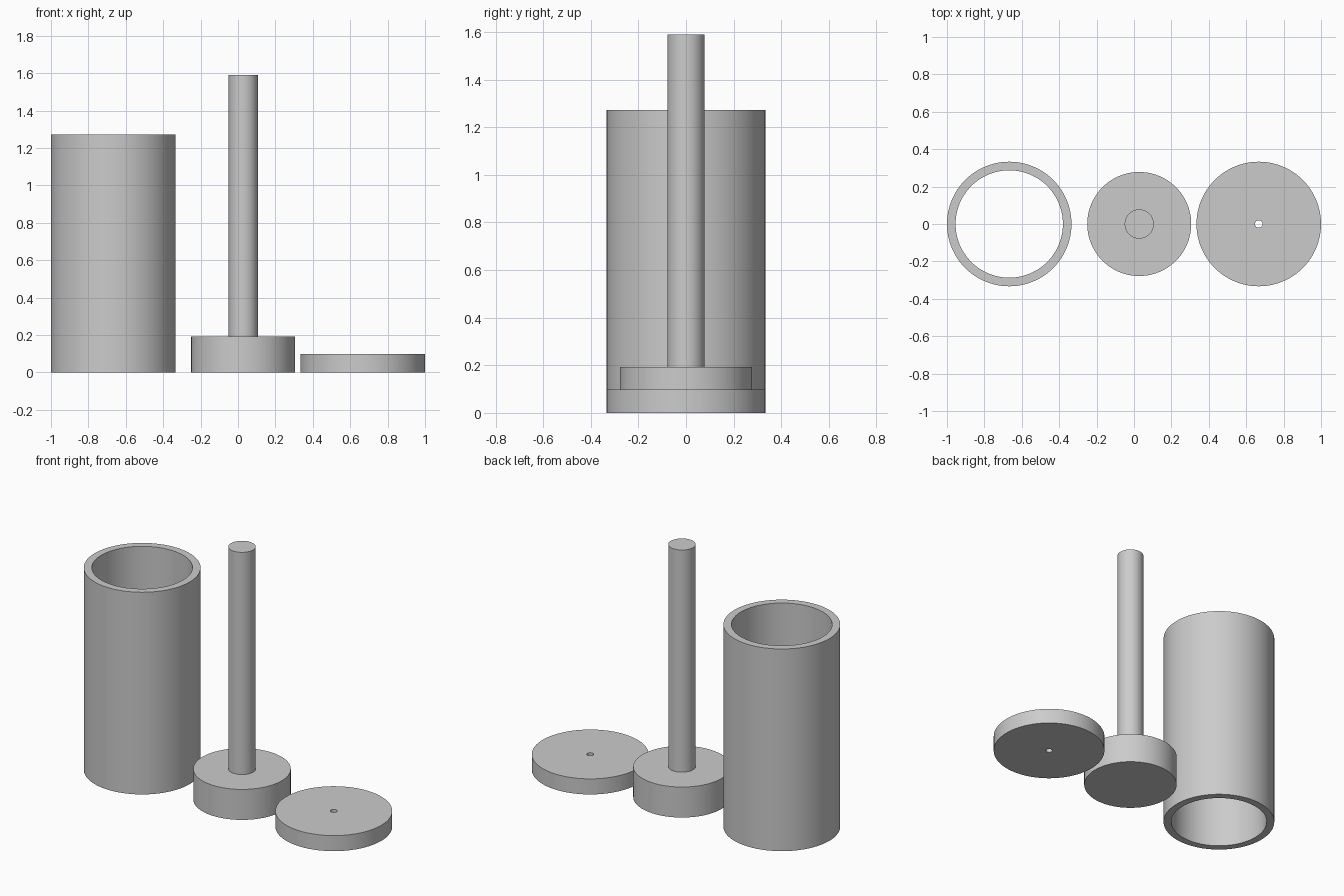
import bpy
import bmesh
import math
from mathutils import Vector

cube = bpy.data.objects.get("Cube")
if cube:
    bpy.data.objects.remove(cube, do_unlink=True)

grey = bpy.data.materials.new("plain_grey")
grey.use_nodes = True
colour = (0.6, 0.6, 0.6, 1)
grey.diffuse_color = colour
grey.node_tree.nodes["Principled BSDF"].inputs["Base Color"].default_value = colour


def lathe(name, x, profile, closed, steps=96):
    """Turn a (radius, height) profile around a vertical axis at x."""
    bm = bmesh.new()
    verts = [bm.verts.new((r, 0, z)) for r, z in profile]
    edges = [bm.edges.new(pair) for pair in zip(verts, verts[1:])]
    if closed:
        edges.append(bm.edges.new((verts[-1], verts[0])))
    bmesh.ops.spin(bm, geom=verts + edges, cent=Vector(), axis=Vector((0, 0, 1)),
                   angle=math.tau, steps=steps)
    bmesh.ops.remove_doubles(bm, verts=bm.verts, dist=0.0001)
    bmesh.ops.recalc_face_normals(bm, faces=bm.faces)
    mesh = bpy.data.meshes.new(name)
    bm.to_mesh(mesh)
    bm.free()
    mesh.materials.append(grey)
    obj = bpy.data.objects.new(name, mesh)
    obj.location.x = x
    bpy.context.collection.objects.link(obj)
    bpy.ops.object.select_all(action="DESELECT")
    obj.select_set(True)
    bpy.context.view_layer.objects.active = obj
    bpy.ops.object.shade_smooth_by_angle(angle=math.radians(30))
    return obj


def ring(inner, outer, height):
    return [(inner, 0), (outer, 0), (outer, height), (inner, height)]


# Tube open at both ends
lathe("tube", -0.667, ring(0.287, 0.333, 1.272), closed=True)

# Plunger: thick foot and rod in one turned solid
lathe("plunger", 0.028, [(0, 0), (0.278, 0), (0.278, 0.192), (0.078, 0.192),
                         (0.078, 1.59), (0, 1.59)], closed=False)

# Flat disc with a small hole through its middle
lathe("pierced_disc", 0.667, ring(0.02, 0.333, 0.098), closed=True)
